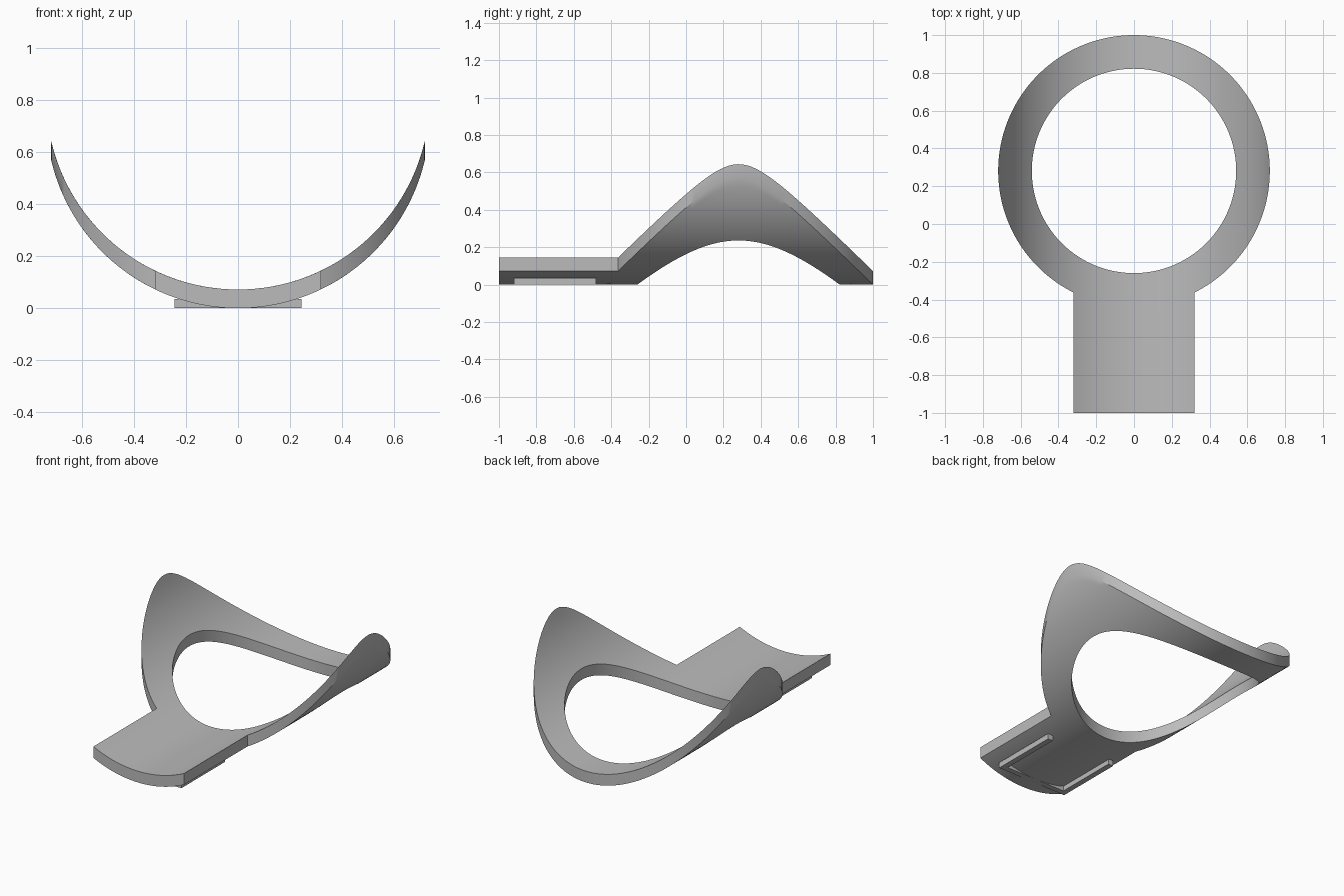
import bpy, bmesh, math

cube = bpy.data.objects.get("Cube")
if cube:
    bpy.data.objects.remove(cube, do_unlink=True)

BEND = 0.738                 # radius of the trough the sheet is bent around
THICK = 0.072                # vertical thickness
CENTRE_Y = 0.281
OUTER, INNER = 0.719, 0.541  # ring radii
TAB_HALF = 0.32
RADIAL, TAB_STEPS, RING_STEPS = 14, 32, 160

grey = bpy.data.materials.new("plain grey")
grey.use_nodes = True
colour = (0.5, 0.5, 0.5, 1)
grey.diffuse_color = colour
grey.node_tree.nodes["Principled BSDF"].inputs["Base Color"].default_value = colour


def finish(bm, name, height):
    """Thicken a flat-topped sheet upwards and turn it into an object."""
    result = bmesh.ops.extrude_face_region(bm, geom=bm.faces[:], use_keep_orig=True)
    top = [g for g in result["geom"] if isinstance(g, bmesh.types.BMVert)]
    bmesh.ops.translate(bm, verts=top, vec=(0, 0, height))
    bmesh.ops.recalc_face_normals(bm, faces=bm.faces[:])
    mesh = bpy.data.meshes.new(name)
    bm.to_mesh(mesh)
    bm.free()
    mesh.materials.append(grey)
    obj = bpy.data.objects.new(name, mesh)
    bpy.context.collection.objects.link(obj)
    bpy.ops.object.select_all(action="DESELECT")
    obj.select_set(True)
    bpy.context.view_layer.objects.active = obj
    bpy.ops.object.shade_smooth_by_angle(angle=math.radians(30))
    return obj


# Bent ring with a tab: underside sheet, every height follows the trough
bm = bmesh.new()


def bent_vert(x, y):
    return bm.verts.new((x, y, BEND - math.sqrt(BEND ** 2 - x * x)))


# Angles measured from -y, with exact stops at the tab corners
corner = math.asin(TAB_HALF / OUTER)
angles = [-corner + 2 * corner * i / TAB_STEPS for i in range(TAB_STEPS)]
angles += [corner + (math.tau - 2 * corner) * i / RING_STEPS for i in range(RING_STEPS)]

spokes = []
for a in angles:
    radii = [INNER + (OUTER - INNER) * k / RADIAL for k in range(RADIAL + 1)]
    spokes.append([bent_vert(r * math.sin(a), CENTRE_Y - r * math.cos(a)) for r in radii])

for i, spoke in enumerate(spokes):
    following = spokes[(i + 1) % len(spokes)]
    for k in range(RADIAL):
        bm.faces.new((spoke[k], spoke[k + 1], following[k + 1], following[k]))

# Tab strips run straight forward from the outer rim
rim = [s[-1] for s in spokes[:TAB_STEPS + 1]]
front = [bent_vert(v.co.x, -1) for v in rim]
for i in range(TAB_STEPS):
    bm.faces.new((rim[i], front[i], front[i + 1], rim[i + 1]))
finish(bm, "bent_ring_with_tab", THICK)

# U-shaped rail under the tab
HALF, WIDTH, FRONT, BACK = 0.245, 0.035, -0.92, -0.48
bm = bmesh.new()
inside = HALF - WIDTH
outline = [(-HALF, BACK), (-HALF, FRONT), (HALF, FRONT), (HALF, BACK),
           (inside, BACK), (inside, FRONT + WIDTH),
           (-inside, FRONT + WIDTH), (-inside, BACK)]
bm.faces.new([bm.verts.new((x, y, 0)) for x, y in outline])
finish(bm, "underside_rail", 0.035)
